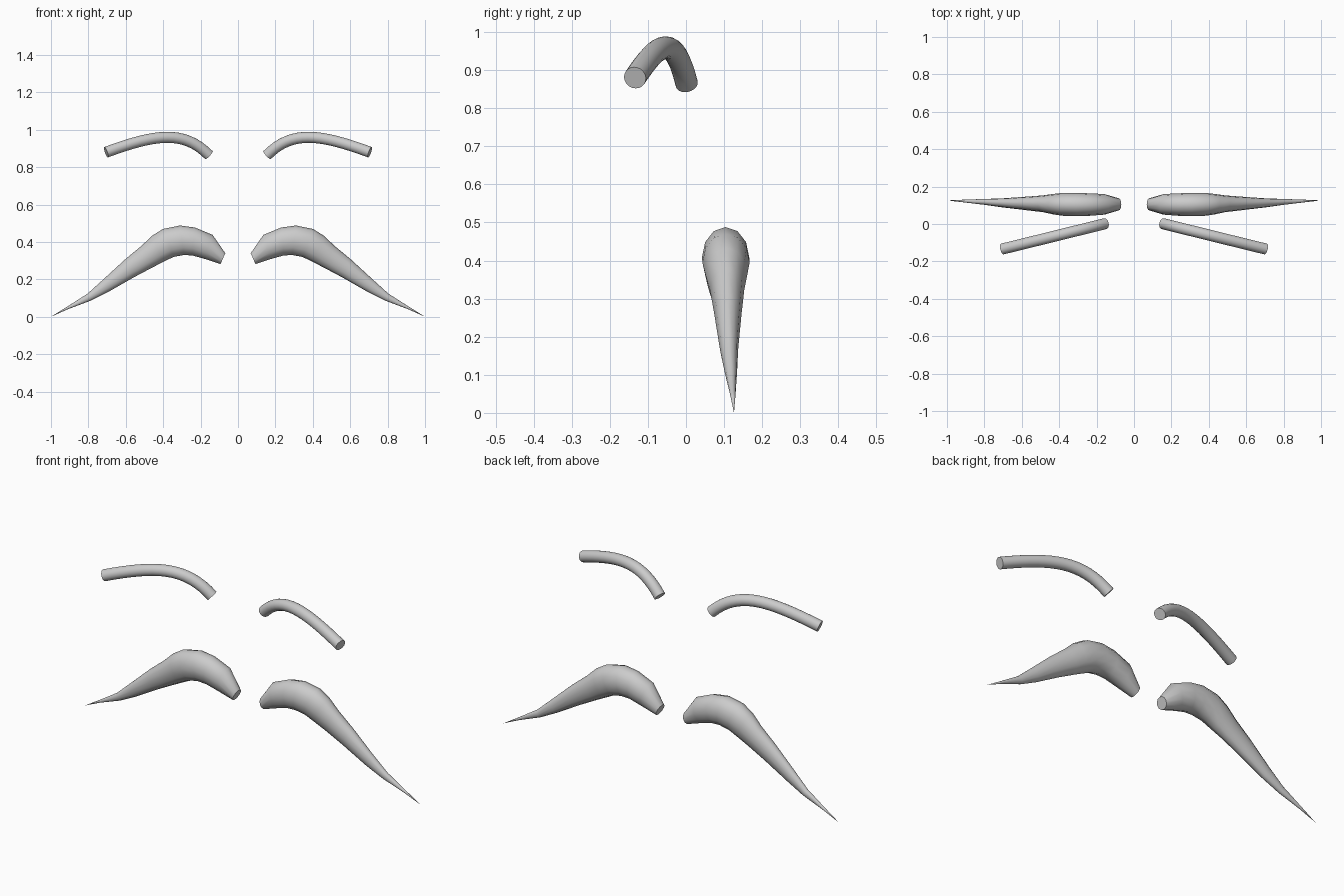
import bpy, bmesh, math
from mathutils import Vector
from mathutils.geometry import interpolate_bezier

if "Cube" in bpy.data.objects:
    bpy.data.objects.remove(bpy.data.objects["Cube"])


def loft(name, rings, sides, tip=None):
    """Skin elliptical rings (centre, axis u, axis v), cap the start and end, mirror across x."""
    bm = bmesh.new()
    loops = []
    for c, u, v in rings:
        angles = [2 * math.pi * i / sides for i in range(sides)]
        loops.append([bm.verts.new(c + u * math.cos(a) + v * math.sin(a)) for a in angles])
    for a, b in zip(loops, loops[1:]):
        for i in range(sides):
            j = (i + 1) % sides
            bm.faces.new((a[i], a[j], b[j], b[i]))
    bm.faces.new(loops[0])
    last = loops[-1]
    if tip:
        t = bm.verts.new(tip)
        for i in range(sides):
            bm.faces.new((last[i], last[(i + 1) % sides], t))
    else:
        bm.faces.new(last)
    bmesh.ops.recalc_face_normals(bm, faces=bm.faces)
    mesh = bpy.data.meshes.new(name)
    bm.to_mesh(mesh)
    bm.free()
    obj = bpy.data.objects.new(name, mesh)
    bpy.context.collection.objects.link(obj)
    bpy.ops.object.select_all(action='DESELECT')
    obj.select_set(True)
    bpy.context.view_layer.objects.active = obj
    bpy.ops.object.shade_smooth_by_angle(angle=math.radians(45))
    mirror = obj.modifiers.new("mirror", 'MIRROR')
    mirror.use_mirror_merge = False
    return obj


# Moustache: top x, top z, bottom x, bottom z, half depth, centre y
stations = [
    (.068, .340, .093, .282, .032, .105),
    (.136, .438, .180, .310, .055, .105),
    (.230, .477, .245, .328, .060, .104),
    (.310, .488, .290, .330, .062, .104),
    (.400, .470, .345, .320, .062, .105),
    (.460, .433, .400, .293, .055, .106),
    (.515, .380, .455, .265, .045, .108),
    (.600, .310, .555, .212, .036, .110),
    (.720, .200, .690, .135, .024, .113),
    (.805, .123, .785, .087, .016, .118),
    (.915, .053, .908, .041, .007, .123),
]
rings = []
for tx, tz, bx, bz, depth, y in stations:
    top, bottom = Vector((tx, y, tz)), Vector((bx, y, bz))
    rings.append(((top + bottom) / 2, (top - bottom) / 2, Vector((0, depth, 0))))
loft("moustache", rings, 12, tip=(1, .126, 0))

# Eyebrows: round tube swept along a bezier arch
path = interpolate_bezier(Vector((.155, .002, .864)), Vector((.29, -.032, 1.0)),
                          Vector((.44, -.069, .977)), Vector((.705, -.134, .88)), 17)
radius = .0295
rings = []
for i, p in enumerate(path):
    tangent = (path[min(i + 1, 16)] - path[max(i - 1, 0)]).normalized()
    side = tangent.cross(Vector((0, 0, 1))).normalized()
    rings.append((p, side * radius, side.cross(tangent) * radius))
loft("eyebrows", rings, 20)
